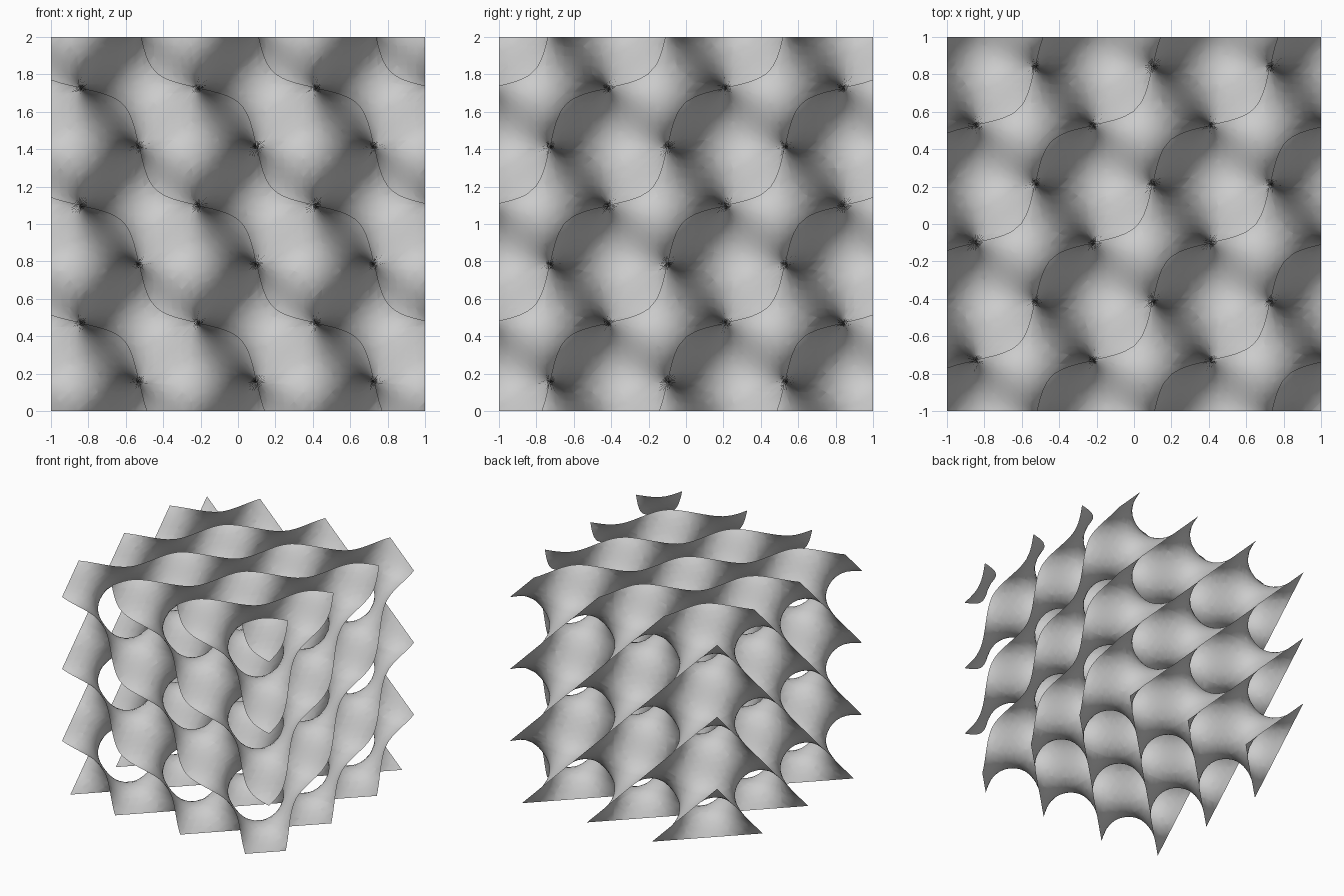
import bpy, bmesh
from math import sin, cos
from itertools import permutations

if "Cube" in bpy.data.objects:
    bpy.data.objects.remove(bpy.data.objects["Cube"])

N = 40            # grid cells per side
H = 2.0 / N
K = 5.0           # spatial frequency


def field(p):
    # diamond-type triply periodic minimal surface
    x, y, z = K * (p[0] + 1), K * (1 - p[1]), K * p[2]
    return sin(x + y) * cos(z) + cos(x - y) * sin(z)


def position(g):
    return (-1 + g[0] * H, -1 + g[1] * H, g[2] * H)


# Sample the field on the grid
R = range(N + 1)
value = {(i, j, k): field(position((i, j, k))) for i in R for j in R for k in R}

bm = bmesh.new()
edge_verts = {}


def crossing(a, b):
    # surface vertex on a grid edge, refined by false position
    key = (a, b) if a < b else (b, a)
    if key not in edge_verts:
        p, q = position(key[0]), position(key[1])
        fp, fq = value[key[0]], value[key[1]]
        for _ in range(2):
            t = fp / (fp - fq)
            m = tuple(u + (v - u) * t for u, v in zip(p, q))
            fm = field(m)
            if abs(fm) < 1e-6:
                break
            if (fm >= 0) == (fp >= 0):
                p, fp = m, fm
            else:
                q, fq = m, fm
        edge_verts[key] = bm.verts.new(m)
    return edge_verts[key]


def add_face(verts, inside, outside):
    # wind the face so its normal points to the positive side
    a, b, c = (v.co for v in verts[:3])
    n = (b - a).cross(c - a)
    if len(verts) == 4:
        n = (c - a).cross(verts[3].co - b)
    d = [u - v for u, v in zip(position(outside), position(inside))]
    if n.x * d[0] + n.y * d[1] + n.z * d[2] < 0:
        verts = verts[::-1]
    bm.faces.new(verts)


# Six tetrahedra per cube, all sharing the main diagonal
tets = []
for order in permutations(range(3)):
    c, path = [0, 0, 0], [(0, 0, 0)]
    for axis in order:
        c[axis] = 1
        path.append(tuple(c))
    tets.append(path)
corners = [(a, b, c) for a in (0, 1) for b in (0, 1) for c in (0, 1)]

# Slice every tetrahedron that the surface passes through
for i in range(N):
    for j in range(N):
        for k in range(N):
            signs = {value[i + a, j + b, k + c] >= 0 for a, b, c in corners}
            if len(signs) == 1:
                continue
            for tet in tets:
                g = [(i + a, j + b, k + c) for a, b, c in tet]
                pos = [v for v in g if value[v] >= 0]
                neg = [v for v in g if value[v] < 0]
                if not pos or not neg:
                    continue
                if len(pos) == 2:
                    ring = [crossing(pos[0], neg[0]), crossing(pos[0], neg[1]),
                            crossing(pos[1], neg[1]), crossing(pos[1], neg[0])]
                else:
                    ring = [crossing(p, n) for p in pos for n in neg]
                add_face(ring, neg[0], pos[0])

# Clean up slivers and make the open sheet
bmesh.ops.remove_doubles(bm, verts=bm.verts, dist=0.0005)
bmesh.ops.dissolve_degenerate(bm, edges=bm.edges, dist=0.0005)
bmesh.ops.triangulate(bm, faces=bm.faces)
for f in bm.faces:
    f.smooth = True
mesh = bpy.data.meshes.new("lattice_surface")
bm.to_mesh(mesh)
bm.free()
obj = bpy.data.objects.new("lattice_surface", mesh)
bpy.context.collection.objects.link(obj)
